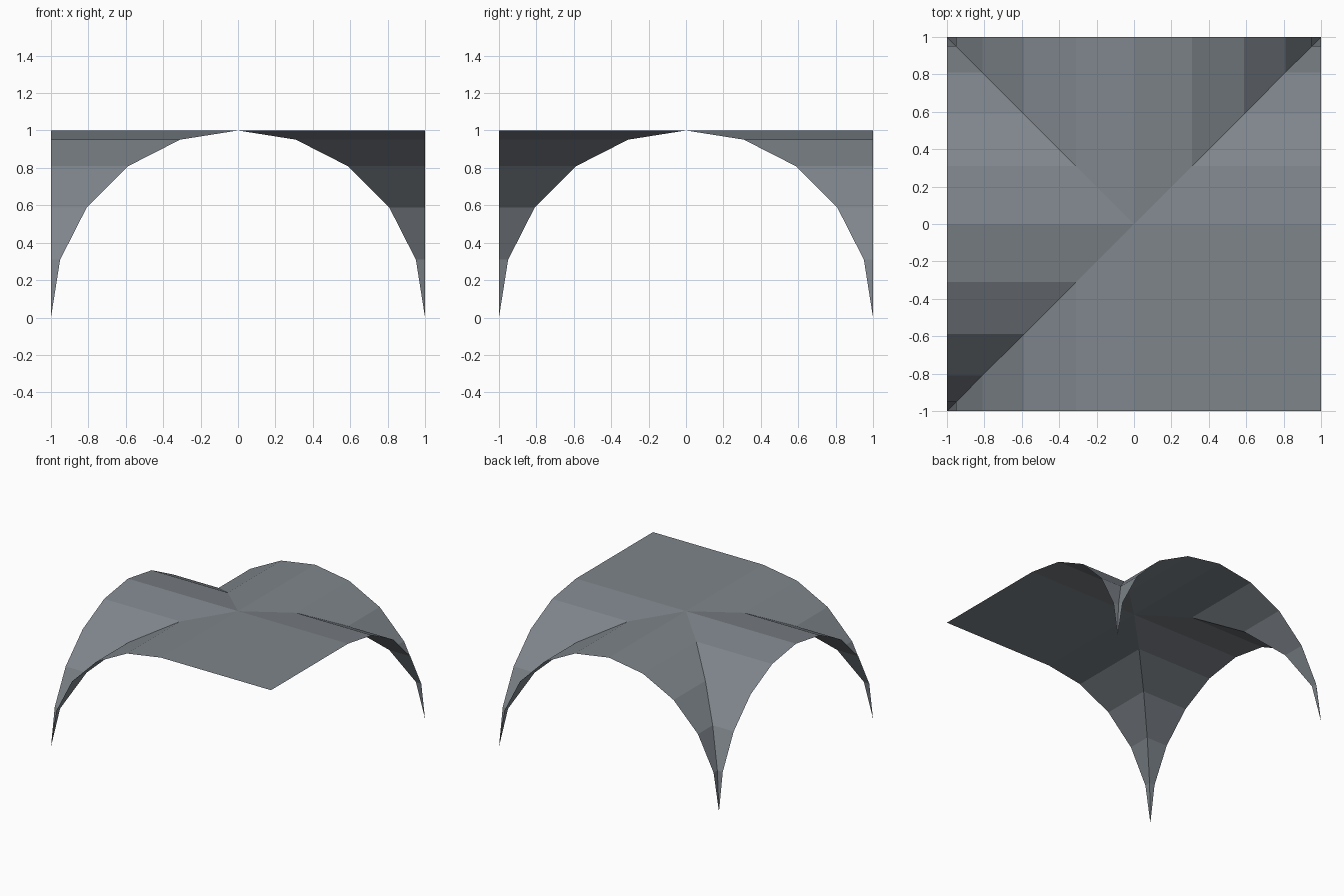
import bpy, bmesh, math

if "Cube" in bpy.data.objects:
    bpy.data.objects.remove(bpy.data.objects["Cube"])

stone = bpy.data.materials.new("slate grey")
stone.diffuse_color = (0.21, 0.235, 0.26, 1)
stone.use_nodes = True
stone.node_tree.nodes["Principled BSDF"].inputs["Base Color"].default_value = stone.diffuse_color

# Half of the semicircular arch, crown to springing (18 degree steps)
arch = [(math.sin(math.radians(18 * i)), math.cos(math.radians(18 * i))) for i in range(6)]


def build(name, polygons):
    bm = bmesh.new()
    for pts in polygons:
        bm.faces.new([bm.verts.new(p) for p in pts])
    bmesh.ops.remove_doubles(bm, verts=bm.verts, dist=1e-5)
    bmesh.ops.dissolve_degenerate(bm, dist=1e-5, edges=bm.edges)
    for f in bm.faces:  # every face looks upward
        f.normal_update()
        if f.normal.z < 0:
            f.normal_flip()
    me = bpy.data.meshes.new(name)
    bm.to_mesh(me)
    bm.free()
    me.materials.append(stone)
    bpy.context.collection.objects.link(bpy.data.objects.new(name, me))


def vault_quarter(sx, sy):
    """Two curved webs meeting on the diagonal groin."""
    polys = []
    for (a, za), (b, zb) in zip(arch, arch[1:]):
        strip = [(a, a, za), (b, b, zb), (b, 1, zb), (a, 1, za)]
        if b > 0.9999:  # last strip ends in a point at the corner
            strip = [(a, a, za), (1, 1, 0), (a, 1, za)]
        polys.append([(sx * x, sy * y, z) for x, y, z in strip])
        polys.append([(sx * y, sy * x, z) for x, y, z in strip])
    return polys


# Three vaulted quarters
for name, sx, sy in (("vault_back_right", 1, 1), ("vault_back_left", -1, 1),
                     ("vault_front_left", -1, -1)):
    build(name, vault_quarter(sx, sy))

# Flat quarter at crown height
build("flat_front_right", [[(0, 0, 1), (0, -1, 1), (1, -1, 1), (1, 0, 1)]])
